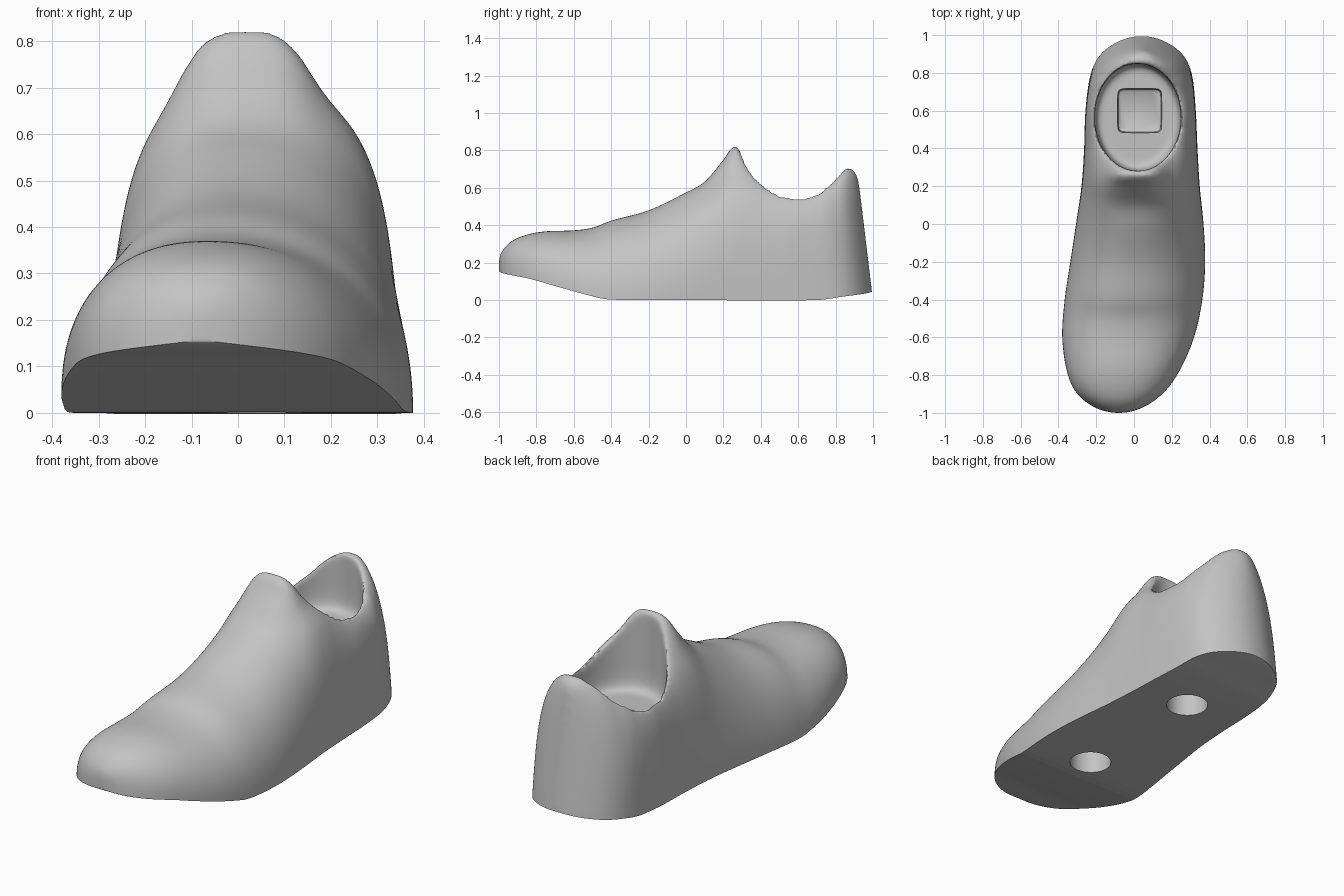
import bpy, bmesh, math

if "Cube" in bpy.data.objects:
    bpy.data.objects.remove(bpy.data.objects["Cube"])

grey = bpy.data.materials.new("plain_grey")
grey.use_nodes = True
grey.diffuse_color = (0.55, 0.55, 0.55, 1)
grey.node_tree.nodes["Principled BSDF"].inputs["Base Color"].default_value = (0.55, 0.55, 0.55, 1)


def curve(keys):
    """Smooth interpolation along the shoe, eased at the toe and heel ends."""
    ts = [math.acos(max(-1, min(1, -k[0]))) for k in keys]
    vs = [k[1] for k in keys]
    last = len(ts) - 1

    def slope(i):
        a, b = max(i - 1, 0), min(i + 1, last)
        return (vs[b] - vs[a]) / (ts[b] - ts[a])

    def value(t):
        i = 0
        while i < last - 1 and t > ts[i + 1]:
            i += 1
        d = ts[i + 1] - ts[i]
        s = (t - ts[i]) / d
        return (vs[i] * (1 + 2 * s) * (1 - s) ** 2 + slope(i) * d * s * (1 - s) ** 2
                + vs[i + 1] * s * s * (3 - 2 * s) + slope(i + 1) * d * s * s * (s - 1))
    return value


def loft(name, rings):
    """Skin closed rings of equal length and cap both ends."""
    bm = bmesh.new()
    rows = [[bm.verts.new(p) for p in ring] for ring in rings]
    n = len(rows[0])
    for a, b in zip(rows, rows[1:]):
        for i in range(n):
            j = (i + 1) % n
            bm.faces.new((a[i], a[j], b[j], b[i]))
    bm.faces.new(rows[0][::-1])
    bm.faces.new(rows[-1])
    bmesh.ops.recalc_face_normals(bm, faces=bm.faces)
    mesh = bpy.data.meshes.new(name)
    bm.to_mesh(mesh)
    bm.free()
    mesh.materials.append(grey)
    ob = bpy.data.objects.new(name, mesh)
    bpy.context.collection.objects.link(ob)
    return ob


def oval(cx, cy, z, rx, ry, n=2.0, count=64):
    ring = []
    for i in range(count):
        a = 2 * math.pi * i / count
        c, s = math.cos(a), math.sin(a)
        ring.append((cx + rx * math.copysign(abs(c) ** (2 / n), c),
                     cy + ry * math.copysign(abs(s) ** (2 / n), s), z))
    return ring


def apply_mod(ob, kind, **settings):
    mod = ob.modifiers.new(kind.lower(), kind)
    for key, val in settings.items():
        setattr(mod, key, val)
    bpy.context.view_layer.objects.active = ob
    bpy.ops.object.modifier_apply(modifier=mod.name)


def cut(ob, cutter, operation="DIFFERENCE"):
    cutter.hide_render = True
    apply_mod(ob, "BOOLEAN", operation=operation, object=cutter, solver="EXACT")
    bpy.data.objects.remove(cutter)


# Outline, ridge, fullness and tongue height along the length
left = curve([(-1, -.085), (-.97, -.21), (-.9, -.3), (-.8, -.35), (-.6, -.38), (-.4, -.367),
              (-.2, -.337), (0, -.307), (.2, -.278), (.4, -.264), (.6, -.257), (.8, -.228),
              (.9, -.178), (.97, -.085), (1, .038)])
right = curve([(-1, -.075), (-.97, .05), (-.9, .15), (-.8, .228), (-.6, .318), (-.4, .362),
               (-.2, .377), (0, .368), (.2, .348), (.4, .336), (.6, .327), (.8, .305),
               (.9, .258), (.97, .165), (1, .042)])
top = curve([(-1, .21), (-.97, .28), (-.93, .317), (-.85, .35), (-.75, .368), (-.6, .373),
             (-.5, .387), (-.4, .425), (-.2, .48), (0, .575), (.1, .63), (.2, .69),
             (.26, .705), (.34, .695), (.4, .665), (.5, .605), (.62, .575), (.72, .59),
             (.826, .65), (.9, .695), (.95, .708), (.985, .685), (1, .62)])
tongue = curve([(-1, 0), (0, 0), (.1, .003), (.2, .06), (.26, .12), (.34, .05), (.42, 0), (1, 0)])
ridge = curve([(-1, -.08), (-.6, -.06), (0, 0), (.3, .025), (.7, .04), (1, .04)])
fullness = curve([(-1, 2.4), (-.6, 2.2), (-.1, 2.15), (.1, 2.4), (.25, 2.9), (.4, 3.3), (.5, 4),
                  (.62, 4.8), (.75, 4.2), (.85, 3.2), (1, 2.8)])
sole = curve([(-1, .157), (-.85, .117), (-.7, .075), (-.5, .02), (-.42, .003), (0, 0), (.7, 0),
              (.85, .02), (1, .05)])

# Shoe body: arched cross-sections, with a raised tongue and the heel leaning forward
STATIONS, ARCH = 120, 72
rings = []
for k in range(STATIONS + 1):
    t = math.pi * k / STATIONS
    y = -math.cos(t)
    lo, hi, px, n = sole(t), top(t), ridge(t), 2 / fullness(t)
    e = max(0, (y - .5) / .5)
    lean = .12 * e * e * (3 - 2 * e)
    xr, xl = max(right(t), px + .002), min(left(t), px - .002)
    ring = [(xr, y, lo - .08)]
    for i in range(ARCH + 1):
        a = math.pi * i / ARCH
        c = math.cos(a)
        width = xr - px if c > 0 else px - xl
        x = px + math.copysign(abs(c) ** n, c) * width
        z = lo + (hi - lo) * abs(math.sin(a)) ** n
        z += tongue(t) * math.exp(-((x - .015) / .145) ** 4)
        ring.append((x, y - lean * z, z))
    ring.append((xl, y, lo - .08))
    rings.append(ring)
shoe = loft("shoe_body", rings)

# Foot opening with a filleted floor
steps = [(.40, .86), (.405, .91), (.42, .95), (.45, .98), (.5, .99), (1, .99)]
cut(shoe, loft("opening_cutter", [oval(.02, .565, z, .23 * s, .287 * s) for z, s in steps]))

# Soften the rim
apply_mod(shoe, "REMESH", mode="VOXEL", voxel_size=.01, use_smooth_shade=True)
apply_mod(shoe, "SMOOTH", factor=.5, iterations=20)

# Trim the underside to a crisp sole that curves up at toe and heel
edge = []
for k in range(61):
    t = math.pi * k / 60
    edge.append((-math.cos(t), sole(t)))
edge = [(-1.2, 1.2), (-1.2, .21)] + edge + [(1.2, .09), (1.2, 1.2)]
cut(shoe, loft("sole_trim", [[(x, y, z) for y, z in edge] for x in (-.6, .6)]), "INTERSECT")

# Two round sockets in the sole and a square recess in the floor
for y in (-.29, .46):
    cut(shoe, loft("socket_cutter", [oval(.04, y, z, .102, .102) for z in (-.1, .22)]))
recess = [(.34, .1), (.35, .112), (.47, .124)]
cut(shoe, loft("recess_cutter", [oval(.03, .6, z, r, r, 9) for z, r in recess]))

# Shade smooth, keeping the sole and socket edges crisp
bpy.ops.object.select_all(action="DESELECT")
shoe.select_set(True)
bpy.context.view_layer.objects.active = shoe
shoe.data.materials.clear()
shoe.data.materials.append(grey)
for poly in shoe.data.polygons:
    poly.material_index = 0
bpy.ops.object.shade_smooth_by_angle(angle=math.radians(40))
